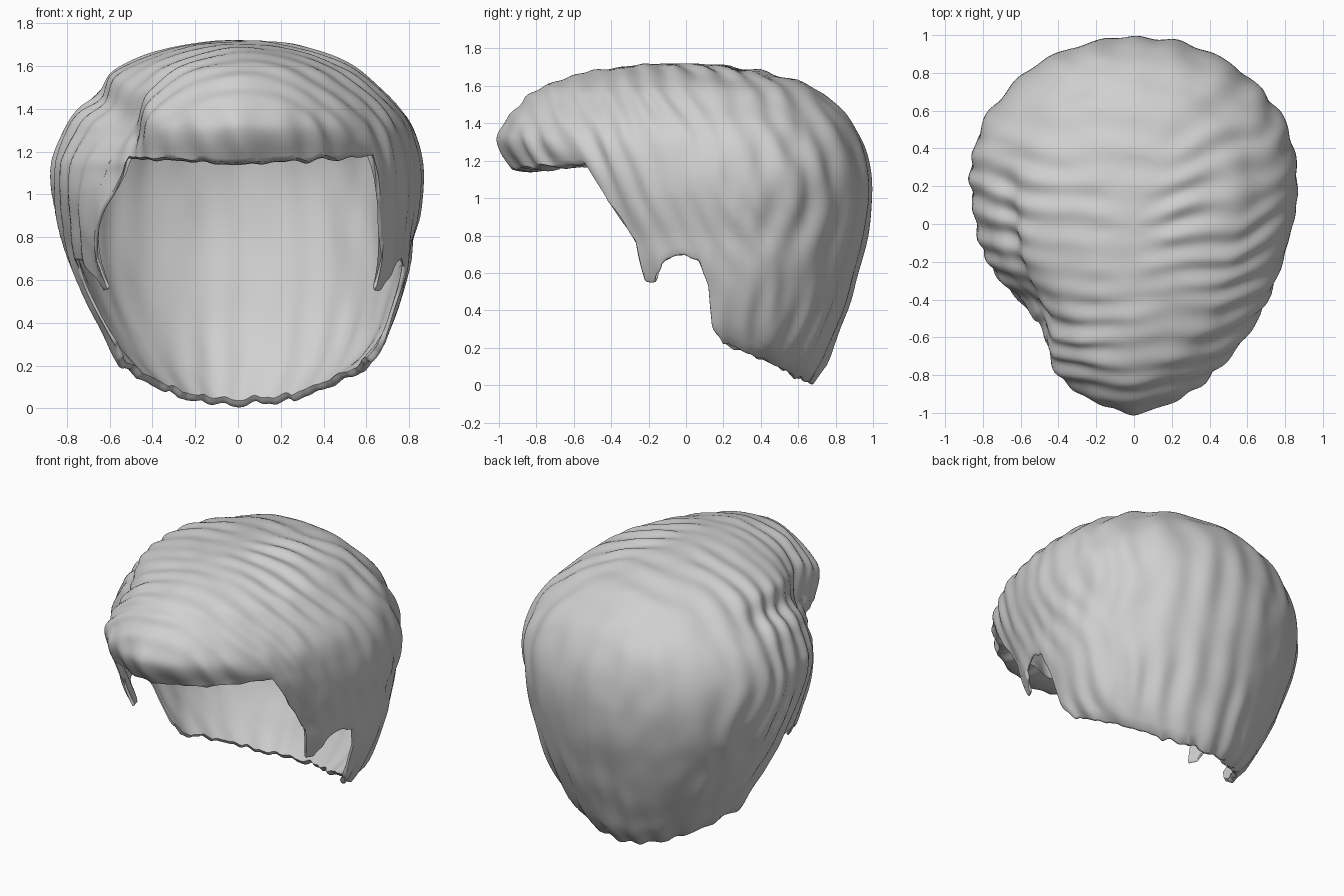
import bpy, bmesh, math
from mathutils import Vector, noise

if "Cube" in bpy.data.objects:
    bpy.data.objects.remove(bpy.data.objects["Cube"])

TOP = 1.72
HALF, ROWS, INNER = 190, 64, 40
CORE = Vector((0, 0.1, 0.9))

# Height, half width, front y, back y, middle y of the hair volume
PROFILE = [
    (TOP, 0, 0, 0, 0), (1.7, .22, -.36, .27, -.02), (1.6, .53, -.76, .66, .08),
    (1.5, .66, -.89, .8, .12), (1.4, .76, -.97, .89, .17), (1.3, .82, -1, .94, .21),
    (1.15, .86, -.92, .98, .25), (1, .86, -.8, .99, .25), (.8, .82, -.66, .97, .25),
    (.6, .77, -.56, .92, .25), (.4, .69, -.42, .86, .25), (.2, .58, -.25, .78, .25),
    (.1, .47, -.1, .74, .25), (0, .36, .1, .67, .25)]

# Lower hairline on one side as (y, z), from the fringe past the sideburn to the nape
HAIRLINE = [
    (-.92, 1.15), (-.5, 1.16), (-.42, 1), (-.3, .82), (-.23, .7), (-.22, .56),
    (-.17, .56), (-.13, .66), (-.07, .7), (0, .71), (.07, .67), (.12, .54),
    (.14, .32), (.2, .23), (.46, .12), (.6, .04), (.67, .01)]


def clamp(v):
    return max(0.0, min(1.0, v))


def depth(z):
    return math.sqrt(max(0, TOP - z))


def section(z):
    """Smoothly interpolated width, front, back and middle at a height."""
    s = depth(z)
    keys = [depth(row[0]) for row in PROFILE]
    i = 0
    while i < len(keys) - 2 and s > keys[i + 1]:
        i += 1
    h = keys[i + 1] - keys[i]
    t = clamp((s - keys[i]) / h)

    def slope(k, c):
        a, b = max(0, k - 1), min(len(keys) - 1, k + 1)
        return (PROFILE[b][c] - PROFILE[a][c]) / (keys[b] - keys[a])

    out = []
    for c in range(1, 5):
        p, q = PROFILE[i][c], PROFILE[i + 1][c]
        out.append(p * (1 + 2 * t) * (1 - t) ** 2 + slope(i, c) * h * t * (1 - t) ** 2
                   + q * t * t * (3 - 2 * t) + slope(i + 1, c) * h * t * t * (t - 1))
    return out


def volume_point(angle, side, z):
    """Point on the smooth volume; the angle runs from front (0) to back (pi)."""
    w, front, back, mid = section(z)
    c = math.cos(angle)
    power = 0.85 + 0.3 * clamp((z - .7) / .5) if c > 0 else 1
    x = side * w * max(0, math.sin(angle)) ** power
    y = mid - c * ((mid - front) if c > 0 else (back - mid))
    # the lower hair leans to the left, the right temple is pulled in
    x *= 1 + .06 * side * clamp((.8 - z) / .5)
    if side < 0:
        x *= 1 - .17 * math.exp(-((y + .5) / .2) ** 2) * clamp((z - .75) / .35)
    return Vector((x, y, z))


def strands(p):
    """Height of the combed waves and the side parting at a point."""
    drop = clamp((TOP - p.z) / 1.2)
    sweep = p.y - .6 * drop ** .7 + .15 * p.x * p.x - .08 * p.x
    wob = noise.noise(p * 2.5)
    wave = .5 * math.sin(42 * sweep + 3 * wob)
    around = math.atan2(p.x, p.y - .1)
    locks = .5 * math.sin(24 * around + 3 * wob + .8 * p.z)
    back = clamp((p.y - .25) / .4) * clamp((1.55 - p.z) / .4)
    patch = .7 + .8 * noise.noise(p * 2 + Vector((7, 3, 1)))
    h = .019 * patch * (wave * (1 - back) + locks * back)
    h += .01 * noise.noise(Vector((p.x * 5, p.y * 9, p.z * 4)))
    # lumps on the lower edge of the fringe
    low = clamp((1.42 - p.z) / .2) * clamp((-.4 - p.y) / .2)
    h += .014 * low * math.sin(34 * p.x + 16 * p.z + 5 * wob)
    # side parting, with the hair beside it lying lower
    d = (p.x + .66 - .17 * clamp(-p.y / .5) ** 2) / .06
    fade = clamp((.4 - p.y) / .5) * clamp((p.z - 1.15) / .15)
    h += fade * math.exp(-d * d) * (-.04 + .03 * d)
    return h - .035 * fade * clamp(.5 - d / 2)


# Hairline as (distance, angle, height)
path, total = [], 0
for y, z in HAIRLINE:
    w, front, back, mid = section(z)
    reach = (mid - front) if y < mid else (back - mid)
    a = math.acos(max(-1, min(1, (mid - y) / reach)))
    if path:
        total += abs(a - path[-1][1]) + abs(z - path[-1][2])
    path.append((total, a, z))
path[0] = (0, 0, path[0][2])
path[-1] = (total, math.pi, path[-1][2])


def hairline(u):
    d = u * total
    for p, q in zip(path, path[1:]):
        if d <= q[0] + 1e-6:
            t = (d - p[0]) / (q[0] - p[0])
            return p[1] + (q[1] - p[1]) * t, p[2] + (q[2] - p[2]) * t
    return path[-1][1:]


def inner_point(p, t):
    """Matching point on the hollow inside; the shell thins toward the temples."""
    temple = clamp((t - .5) / .5) * clamp((p.z - .15) / .2) * clamp((p.y + .7) / .2)
    q = CORE + (p - CORE) * (.93 + .045 * temple)
    q.z = p.z - .06 * clamp((p.z - 1.2) / .4) + .03 * clamp((.4 - p.z) / .4)
    if q.y < -.48:
        q.y = -.48 + (q.y + .48) * .75
    return q


def lock_column(j):
    """Outer surface down to the hairline, round the lip, then back up inside."""
    side = 1 if j <= HALF else -1
    u = 1 - abs(1 - j / HALF)
    rim_angle, rim_z = hairline(u)
    rim_z += .016 * noise.noise(Vector((side * 3, u * 45, 0)))
    # the fringe lifts toward its corners
    rim_z += .025 * clamp(rim_angle / .8) * clamp((rim_z - 1.1) / .05)
    top_angle = u * math.pi

    def base(t):
        s = depth(rim_z) * t
        return volume_point(top_angle + (rim_angle - top_angle) * t, side, TOP - s * s)

    column = []
    for r in range(1, ROWS + 1):
        p = base(r / ROWS)
        column.append(p + (p - CORE).normalized() * strands(p) * clamp(r / 8))
    rim = base(1)
    lip_out = column[-1]
    lip_in = inner_point(rim, 1) + (rim - CORE).normalized() * strands(rim) * .7
    for k in (.25, .5, .75):
        p = lip_out.lerp(lip_in, k)
        p.z -= .012 * math.sin(k * math.pi)
        column.append(p)
    for r in range(INNER, 0, -1):
        p = base(r / INNER)
        q = inner_point(p, r / INNER)
        column.append(q + (p - CORE).normalized() * strands(p) * .7 * clamp(r / 8))
    return column


# Hair shell: columns joined round the head and closed at both crowns
bm = bmesh.new()
columns = [[bm.verts.new(p) for p in lock_column(j)] for j in range(2 * HALF)]
outer_crown = bm.verts.new((0, 0, TOP))
inner_crown = bm.verts.new(inner_point(Vector((0, 0, TOP)), 0))
for a, b in zip(columns, columns[1:] + columns[:1]):
    bm.faces.new((outer_crown, a[0], b[0]))
    bm.faces.new((inner_crown, b[-1], a[-1]))
    for i in range(len(a) - 1):
        bm.faces.new((a[i], a[i + 1], b[i + 1], b[i]))
bmesh.ops.recalc_face_normals(bm, faces=bm.faces)
mesh = bpy.data.meshes.new("hair")
bm.to_mesh(mesh)
bm.free()
hair = bpy.data.objects.new("hair", mesh)
bpy.context.collection.objects.link(hair)

# Plain light grey colour
grey = bpy.data.materials.new("light_grey")
grey.use_nodes = True
grey.diffuse_color = (.63, .63, .63, 1)
grey.node_tree.nodes["Principled BSDF"].inputs["Base Color"].default_value = (.63, .63, .63, 1)
mesh.materials.append(grey)

bpy.context.view_layer.objects.active = hair
hair.select_set(True)
bpy.ops.object.shade_smooth_by_angle(angle=math.radians(50))
